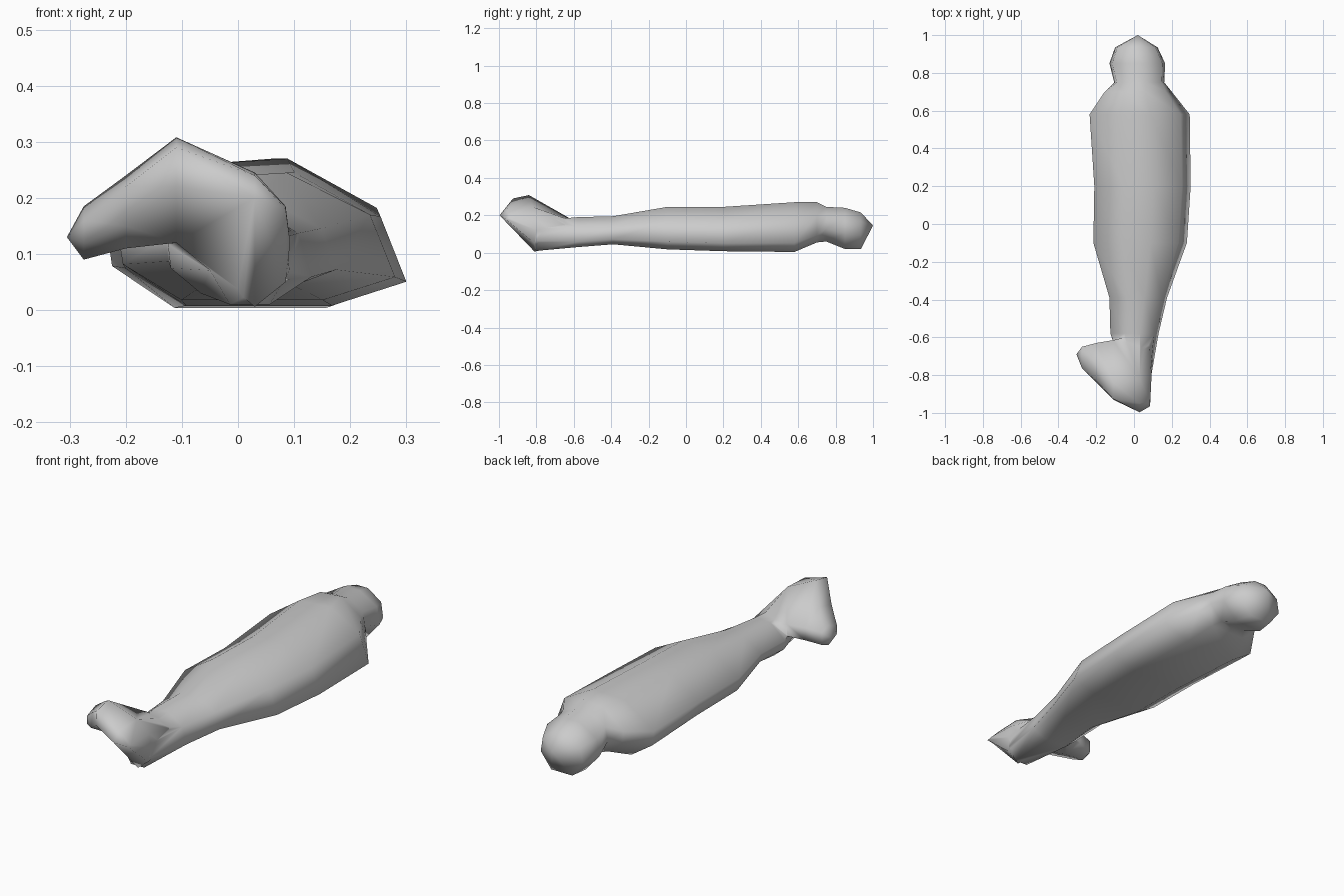
import bpy, bmesh

if "Cube" in bpy.data.objects:
    bpy.data.objects.remove(bpy.data.objects["Cube"])


def loft(name, rings, tip_a, tip_b):
    """Skin a list of equal-sized rings and close both ends with a point."""
    bm = bmesh.new()
    loops = [[bm.verts.new(p) for p in ring] for ring in rings]
    n = len(loops[0])
    for a, b in zip(loops, loops[1:]):
        for i in range(n):
            j = (i + 1) % n
            bm.faces.new((a[i], a[j], b[j], b[i]))
    for ring, tip in ((loops[0], tip_a), (loops[-1], tip_b)):
        t = bm.verts.new(tip)
        for i in range(n):
            bm.faces.new((ring[i], ring[(i + 1) % n], t))
    bmesh.ops.recalc_face_normals(bm, faces=bm.faces)
    me = bpy.data.meshes.new(name)
    bm.to_mesh(me)
    bm.free()
    me.polygons.foreach_set("use_smooth", [True] * len(me.polygons))
    ob = bpy.data.objects.new(name, me)
    bpy.context.collection.objects.link(ob)
    return ob


# Unit cross-sections: lopsided torso and rounder head
TORSO = [(.61, 1), (.91, .67), (1, .18), (.74, 0), (.23, 0), (.02, .28), (0, .55), (.3, .96)]
HEAD = [(.64, 1), (.95, .75), (1, .38), (.75, 0), (.25, 0), (0, .38), (.05, .75), (.36, 1)]

# Wrapped body from crown to heel: section, y, x range, z range
stations = [
    (HEAD, .935, -.10, .125, .02, .215),
    (HEAD, .85, -.13, .165, .02, .24),
    (HEAD, .75, -.105, .16, .06, .245),
    (TORSO, .70, -.155, .20, .055, .27),
    (TORSO, .58, -.235, .295, .004, .27),
    (TORSO, .20, -.21, .30, .008, .245),
    (TORSO, -.10, -.215, .28, .018, .245),
    (TORSO, -.39, -.13, .175, .045, .195),
    (TORSO, -.58, -.125, .13, .03, .19),
    (HEAD, -.80, -.05, .092, .01, .17),
]
body = loft("wrapped_body",
            [[(x0 + u * (x1 - x0), y, z0 + v * (z1 - z0)) for u, v in sec]
             for sec, y, x0, x1, z0, z1 in stations],
            (.02, 1, .145), (.02, -.84, .08))

# Feet bundle, lofted sideways: x, then (y, z) outline of each slice
slices = [
    (-.275, [(-.65, .17), (-.70, .185), (-.765, .16), (-.765, .12), (-.70, .09), (-.65, .11)]),
    (-.20, [(-.63, .18), (-.74, .24), (-.83, .22), (-.84, .15), (-.74, .11), (-.63, .12)]),
    (-.11, [(-.615, .18), (-.84, .308), (-.925, .29), (-.93, .22), (-.79, .12), (-.62, .12)]),
    (.03, [(-.58, .16), (-.82, .245), (-.95, .24), (-.997, .20), (-.81, .006), (-.60, .05)]),
    (.085, [(-.65, .15), (-.80, .18), (-.94, .185), (-.965, .18), (-.81, .05), (-.66, .08)]),
]
feet = loft("feet", [[(x, y, z) for y, z in pts] for x, pts in slices],
            (-.305, -.69, .13), (.093, -.80, .12))

# Merge feet into the body as one skin
union = body.modifiers.new("join_feet", 'BOOLEAN')
union.operation = 'UNION'
union.solver = 'EXACT'
union.object = feet
feet.hide_render = True
feet.hide_viewport = True
